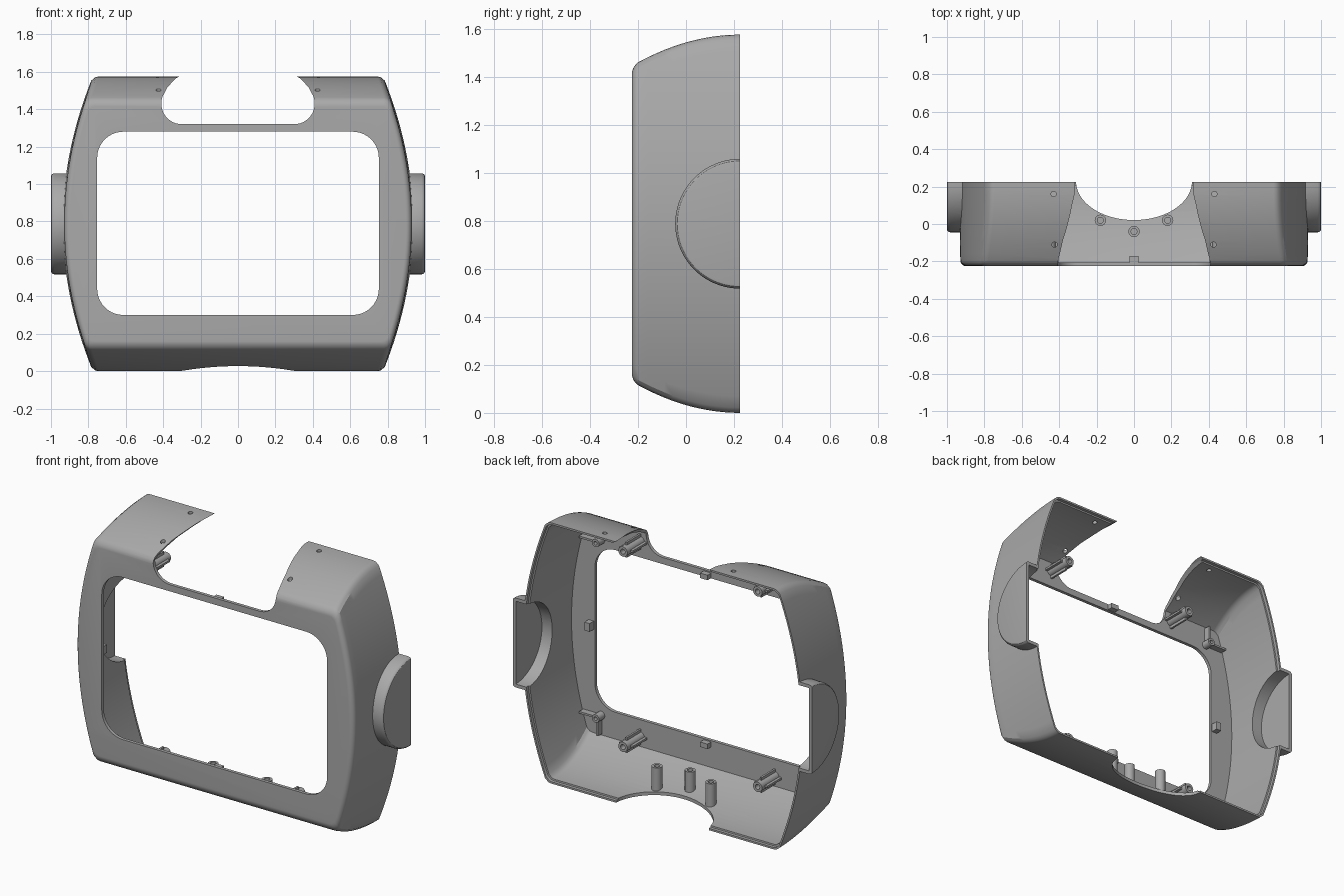
import bpy, bmesh, math

cube = bpy.data.objects.get("Cube")
if cube:
    bpy.data.objects.remove(cube, do_unlink=True)

GREY = (0.40, 0.40, 0.40, 1)
mat = bpy.data.materials.new("plain grey plastic")
mat.use_nodes = True
mat.diffuse_color = GREY
mat.node_tree.nodes["Principled BSDF"].inputs["Base Color"].default_value = GREY

MID = 0.7875      # half height, also the centre height
BACK, FRONT = 0.225, -0.225
WALL = 0.02


def loft(name, rings):
    """Closed solid through a list of equal-length 3D rings."""
    bm = bmesh.new()
    loops = [[bm.verts.new(p) for p in ring] for ring in rings]
    n = len(rings[0])
    for a, b in zip(loops, loops[1:]):
        for i in range(n):
            bm.faces.new((a[i], a[(i + 1) % n], b[(i + 1) % n], b[i]))
    bm.faces.new(loops[0])
    bm.faces.new(loops[-1])
    bmesh.ops.recalc_face_normals(bm, faces=bm.faces)
    mesh = bpy.data.meshes.new(name)
    bm.to_mesh(mesh)
    bm.free()
    mesh.materials.append(mat)
    ob = bpy.data.objects.new(name, mesh)
    bpy.context.collection.objects.link(ob)
    return ob


def place(pts, axis, level):
    if axis == "x":
        return [(level, u, v) for u, v in pts]
    if axis == "y":
        return [(u, level, v) for u, v in pts]
    return [(u, v, level) for u, v in pts]


def prism(name, pts, axis, a, b):
    return loft(name, [place(pts, axis, a), place(pts, axis, b)])


def arc(cx, cy, rx, ry, start, end, steps):
    angles = [math.radians(start + (end - start) * i / steps) for i in range(steps + 1)]
    return [(cx + rx * math.cos(t), cy + ry * math.sin(t)) for t in angles]


def circle(cx, cy, r, steps=24):
    return arc(cx, cy, r, r, 0, 360, steps)[:-1]


def box(name, x0, x1, y0, y1, z0, z1):
    return prism(name, [(x0, y0), (x1, y0), (x1, y1), (x0, y1)], "z", z0, z1)


def smooth(ob):
    bpy.ops.object.select_all(action="DESELECT")
    ob.select_set(True)
    bpy.context.view_layer.objects.active = ob
    bpy.ops.object.shade_smooth_by_angle(angle=math.radians(30))


def combine(ob, other, operation):
    mod = ob.modifiers.new("combine", "BOOLEAN")
    mod.operation, mod.solver, mod.object = operation, "EXACT", other
    bpy.context.view_layer.objects.active = ob
    bpy.ops.object.modifier_apply(modifier=mod.name)
    bpy.data.objects.remove(other, do_unlink=True)


def drop(y):
    """How far the top and bottom curve inwards at depth y."""
    return 0.64 * (BACK - y) ** 2


def barrel(y, inset):
    """Cross-section with bulging sides and softly rounded corners."""
    h = MID - drop(min(y, BACK)) - inset

    def side_x(z):
        return 0.937 - z * z / 3.85 - 0.02 * (BACK - y) - inset

    edge = side_x(h)
    half = [(edge - 0.03, h), (edge - 0.014, h - 0.003), (edge - 0.004, h - 0.011)]
    zs = [(h - 0.022) * (1 - i / 16) for i in range(33)]
    half += [(side_x(z), z) for z in zs]
    half += [(x, -z) for x, z in half[2::-1]]
    ring = half + [(-x, z) for x, z in reversed(half)]
    return [(x, y, MID + z) for x, z in ring]


# Outer body with a rounded front edge
R = 0.03
levels = [(FRONT + R * (1 - math.sin(math.radians(a))), R * (1 - math.cos(math.radians(a))))
          for a in range(90, -1, -15)]
levels += [(FRONT + R + (BACK - FRONT - R) * i / 12, 0) for i in range(1, 13)]
shell = loft("shell", [barrel(y, e) for y, e in levels])

# Half-round side caps, hollowed later
for s in (-1, 1):
    steps = [(0.85, 0.27), (0.982, 0.27), (0.992, 0.267), (0.998, 0.261), (1.0, 0.252)]
    cap = loft("side_cap", [place(arc(BACK, MID, r, r, 90, 270, 40), "x", s * x) for x, r in steps])
    combine(shell, cap, "UNION")

# Inner hollow with a thin rebate along the back rim
front_in = FRONT + WALL
inner = [(front_in + (0.205 - front_in) * i / 12, WALL) for i in range(13)]
inner += [(0.206, 0.011), (0.3, 0.011)]
combine(shell, loft("hollow", [barrel(y, e) for y, e in inner]), "DIFFERENCE")
for s in (-1, 1):
    cutter = prism("cap_hollow", circle(BACK, MID, 0.25, 64), "x", s * 0.8, s * 0.98)
    combine(shell, cutter, "DIFFERENCE")

# Screen window
W, Z0, Z1, CR = 0.753, 0.3, 1.28, 0.14
window = (arc(W - CR, Z1 - CR, CR, CR, 0, 90, 10) + arc(CR - W, Z1 - CR, CR, CR, 90, 180, 10)
          + arc(CR - W, Z0 + CR, CR, CR, 180, 270, 10) + arc(W - CR, Z0 + CR, CR, CR, 270, 360, 10))
combine(shell, prism("window_cut", window, "y", -0.4, -0.15), "DIFFERENCE")

# Top notch, narrowing upwards, and bottom notch
half = arc(0.30, 1.43, 0.11, 0.11, -90, 20, 12)
half += [(0.392, 1.49), (0.38, 1.513), (0.352, 1.545), (0.332, 1.565), (0.315, 1.574), (0.315, 1.7)]
notch = half + [(-x, z) for x, z in reversed(half)]
combine(shell, prism("top_notch", notch, "y", -0.4, 0.4), "DIFFERENCE")
scoop = arc(0, BACK + 0.003, 0.31, 0.207, 180, 360, 40) + [(0.31, 0.4), (-0.31, 0.4)]
combine(shell, prism("bottom_notch", scoop, "z", -0.2, 0.3), "DIFFERENCE")

# Small screw holes in the top
for s in (-1, 1):
    for x, y in ((0.43, 0.16), (0.425, -0.11)):
        combine(shell, prism("hole", circle(s * x, y, 0.014), "z", 1.4, 1.7), "DIFFERENCE")
smooth(shell)


def tube(name, u, v, r, bore, axis, base, tip):
    rings = [(r, base), (r, tip), (bore, tip), (bore, (base + tip) / 2)]
    ob = loft(name, [place(circle(u, v, q), axis, t) for q, t in rings])
    smooth(ob)
    return ob


base = front_in - 0.005
for s in (-1, 1):
    for up in (-1, 1):
        # Finned screw bosses
        x, z = s * 0.45, MID + up * 0.59
        tube("screw_boss", x, z, 0.03, 0.015, "y", base, -0.04)
        box("boss_fin_wide", x - 0.046, x - 0.026, base, -0.07, z - 0.006, z + 0.006)
        box("boss_fin_wide", x + 0.026, x + 0.046, base, -0.07, z - 0.006, z + 0.006)
        box("boss_fin_tall", x - 0.006, x + 0.006, base, -0.07, z - 0.046, z - 0.026)
        box("boss_fin_tall", x - 0.006, x + 0.006, base, -0.07, z + 0.026, z + 0.046)
        # Corner pegs with two ribs
        x, z = s * 0.71, MID + up * 0.53
        tube("corner_peg", x, z, 0.024, 0.011, "y", base, -0.15)
        box("peg_rib_side", x + s * 0.02, x + s * 0.12, base, -0.165, z - 0.006, z + 0.006)
        box("peg_rib_end", x - 0.006, x + 0.006, base, -0.165, z + up * 0.02, z + up * 0.11)
    # Clips around the window
    box("side_clip", s * 0.76, s * 0.795, base, -0.165, MID - 0.025, MID + 0.025)
    box("middle_clip", -0.025, 0.025, base, -0.17, MID + s * 0.495, MID + s * 0.525)

# Standing posts on the floor
for x, y in ((-0.18, 0.02), (0, -0.04), (0.18, 0.02)):
    tube("floor_post", x, y, 0.03, 0.016, "z", drop(y) + 0.012, 0.18)
